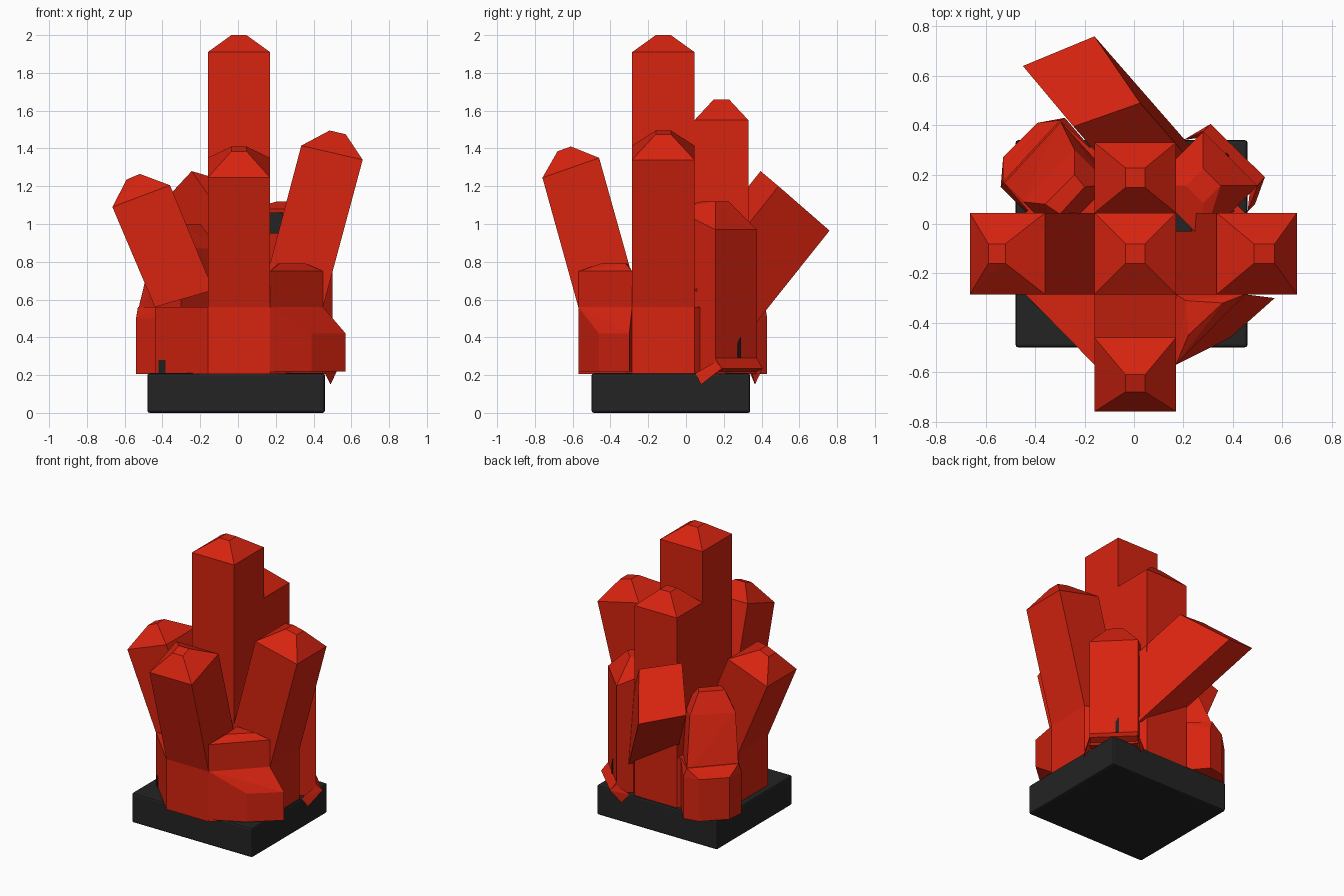
import bpy
import bmesh
from mathutils import Vector

if "Cube" in bpy.data.objects:
    bpy.data.objects.remove(bpy.data.objects["Cube"], do_unlink=True)


def make_material(name, colour):
    mat = bpy.data.materials.new(name)
    mat.use_nodes = True
    mat.diffuse_color = (*colour, 1)
    mat.node_tree.nodes["Principled BSDF"].inputs["Base Color"].default_value = (*colour, 1)
    return mat


RED = make_material("crystal red", (0.68, 0.017, 0.005))
BLACK = make_material("base black", (0.017, 0.017, 0.017))

FLOOR = 0.205          # underside of the crystals
WAIST = 0.56           # top of the shared rock
X0, X1 = -0.16, 0.17   # width of the main shafts
Y0, Y1 = -0.285, 0.045


def hull(name, points, mat=RED):
    """Faceted solid wrapped around a few corner points."""
    bm = bmesh.new()
    for p in points:
        bm.verts.new(p)
    out = bmesh.ops.convex_hull(bm, input=bm.verts[:])
    loose = {v for v in out["geom_interior"] if isinstance(v, bmesh.types.BMVert)}
    bmesh.ops.delete(bm, geom=list(loose), context="VERTS")
    bmesh.ops.dissolve_limit(bm, angle_limit=0.02, verts=bm.verts[:], edges=bm.edges[:])
    bmesh.ops.recalc_face_normals(bm, faces=bm.faces[:])
    mesh = bpy.data.meshes.new(name)
    bm.to_mesh(mesh)
    bm.free()
    mesh.materials.append(mat)
    obj = bpy.data.objects.new(name, mesh)
    bpy.context.collection.objects.link(obj)
    return obj


def ring(outline, z):
    return [(x, y, z) for x, y in outline]


def rect(x0, x1, y0, y1, z):
    return ring([(x0, y0), (x1, y0), (x1, y1), (x0, y1)], z)


def box(name, x0, x1, y0, y1, z0, z1, mat):
    return hull(name, rect(x0, x1, y0, y1, z0) + rect(x0, x1, y0, y1, z1), mat)


def shaft(name, y0, y1, shoulder, top):
    """Upright square crystal with a blunt pyramid tip."""
    cx, cy, r = (X0 + X1) / 2, (y0 + y1) / 2, 0.04
    hull(name, rect(X0, X1, y0, y1, FLOOR) + rect(X0, X1, y0, y1, shoulder)
         + rect(cx - r, cx + r, cy - r, cy + r, top))


def leaning(name, place, w0, w1, body, tip):
    """Leaning crystal: side profile swept across its width, narrow at the tip."""
    mid = (w0 + w1) / 2
    pts = [place(h, w, z) for h, z in body for w in (w0, w1)]
    pts += [place(h, mid + s, z) for h, z in tip for s in (-0.04, 0.04)]
    hull(name, pts)


# Base block
base = box("base", -0.48, 0.46, -0.5, 0.34, 0, 0.21, BLACK)
bevel = base.modifiers.new("soft edges", "BEVEL")
bevel.width = 0.012
bevel.segments = 2

# Shared rock at the foot of the crystals
rock = [(X0, -0.57), (X1, -0.57), (0.45, Y0), (0.45, Y1),
        (X1, 0.33), (X0, 0.33), (-0.44, Y1), (-0.44, Y0)]
hull("rock_core", ring(rock, FLOOR) + ring(rock, WAIST))

# Upright shafts
shaft("centre_crystal", Y0, Y1, 1.91, 2.0)
shaft("back_crystal", Y1, 0.33, 1.55, 1.66)

# Three leaning crystals
leaning("left_crystal", lambda h, w, z: (h, w, z), Y0, Y1,
        [(0.45, WAIST), (0.12, 0.6), (0.66, 1.34), (0.335, 1.415)],
        [(0.57, 1.475), (0.485, 1.495)])
leaning("right_crystal", lambda h, w, z: (-h, w, z), Y0, Y1,
        [(0.44, WAIST), (0.13, 0.65), (0.665, 1.09), (0.36, 1.205)],
        [(0.59, 1.235), (0.52, 1.265)])
leaning("front_crystal", lambda h, w, z: (w, -h, z), X0, X1,
        [(0.57, WAIST), (0.25, 0.6), (0.76, 1.245), (0.46, 1.35)],
        [(0.68, 1.385), (0.61, 1.41)])

# Fallen crystal at the back with an oblique flat end
end = [Vector(p) for p in ((-0.45, 0.64, 1.06), (-0.16, 0.76, 0.965),
                           (0.025, 0.49, 1.2), (-0.245, 0.395, 1.28))]
axis = Vector((-0.48, 0.55, 0.69))
hull("tilted_crystal", end + [p - axis * 0.8 for p in end])

# Short front crystal and the bulge below it
wedge = [(X1, -0.57), (0.45, Y0), (X1, Y0)]
hull("short_crystal", ring(wedge, FLOOR) + ring(wedge, 0.75)
     + ring([(0.22, -0.45), (0.36, -0.32), (0.21, -0.31)], 0.79))
foot = [(X1, -0.57), (0.39, -0.46), (0.57, -0.3), (0.45, Y0), (X1, Y0)]
hull("short_crystal_foot", ring(foot, 0.22) + ring(foot, 0.42) + ring(wedge, WAIST))

# Diagonal crystal at the back left
cx, cy, d = 0.28, 0.155, 0.22
diamond = [(cx + d, cy), (cx, cy + d), (cx - d, cy), (cx, cy - d)]
hull("back_left_crystal", ring(diamond, FLOOR) + ring(diamond[:2], 0.97)
     + ring(diamond[2:], 1.08)
     + ring([(cx + 0.07, cy), (cx, cy + 0.07), (cx - 0.07, cy), (cx, cy - 0.07)], 1.12))
hull("back_left_lip", ring(diamond[:2], 0.29)
     + ring([(0.53, 0.19), (0.31, 0.405)], 0.235)
     + ring([(0.47, 0.14), (0.27, 0.35)], 0.21))
hull("lip_claw_left", [(0.5, 0.155, 0.27), (0.53, 0.19, 0.235), (0.46, 0.05, 0.21),
                       (0.49, 0.08, 0.15), (0.47, 0.14, 0.21)])
hull("lip_claw_back", [(0.28, 0.375, 0.27), (0.31, 0.405, 0.235), (0.2, 0.34, 0.21),
                       (0.25, 0.365, 0.15), (0.27, 0.35, 0.21)])

# Diagonal crystal at the back right, flaring into a wide foot
flare = [(-0.54, 0.15), (-0.53, 0.27), (-0.39, 0.41), (-0.28, 0.43),
         (X0, 0.29), (-0.44, 0.05)]
hull("back_right_foot", ring(flare, FLOOR) + ring(flare, 0.5)
     + ring([(-0.53, 0.17), (-0.3, 0.42), (X0, 0.29), (-0.42, Y1)], WAIST))
hull("back_right_crystal",
     ring([(-0.53, 0.17), (-0.3, 0.42), (-0.1, 0.2), (-0.3, 0)], 0.54)
     + ring([(-0.45, 0.09), (-0.24, 0.3), (-0.1, 0.16), (-0.31, -0.05)], 0.87)
     + ring([(-0.36, 0.08), (-0.24, 0.2), (-0.2, 0.15), (-0.3, 0.04)], 1.0))

# Dark core showing through the gaps
box("core_peg", 0.17, 0.235, -0.03, 0.05, 0.95, 1.06, BLACK)
hull("front_sliver", [(-0.42, -0.31, FLOOR), (-0.385, -0.346, FLOOR),
                      (-0.42, -0.31, 0.28), (-0.385, -0.346, 0.28),
                      (-0.4, -0.31, FLOOR), (-0.4, -0.31, 0.28)], BLACK)
hull("back_sliver", [(0.387, 0.276, 0.29), (0.371, 0.292, 0.29), (0.375, 0.27, 0.29),
                     (0.387, 0.276, 0.36), (0.371, 0.292, 0.4), (0.375, 0.27, 0.38)], BLACK)
